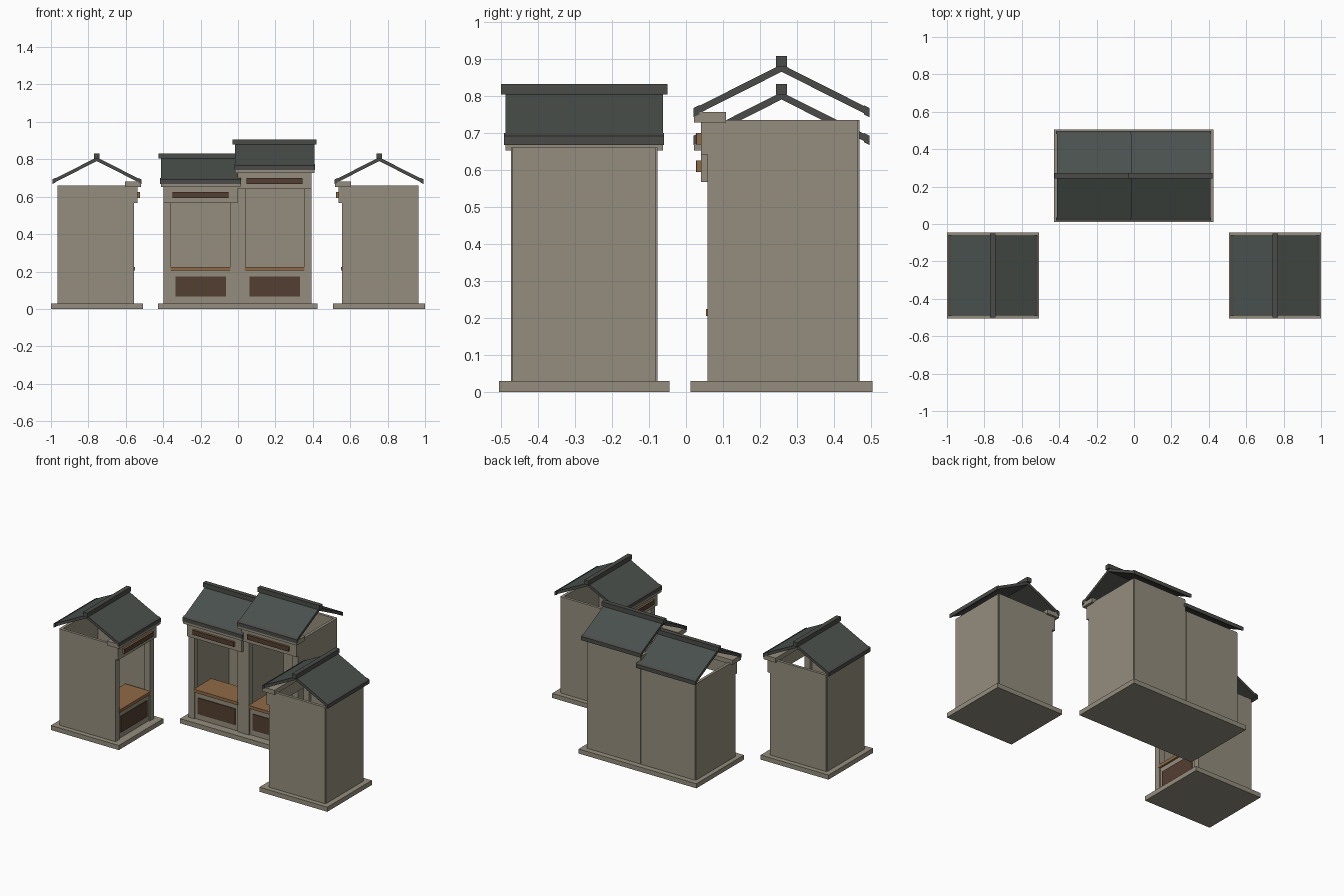
import bpy, bmesh, math
from mathutils import Matrix

if "Cube" in bpy.data.objects:
    bpy.data.objects.remove(bpy.data.objects["Cube"])


def material(name, rgb):
    lin = [((c / 255 + 0.055) / 1.055) ** 2.4 for c in rgb]
    m = bpy.data.materials.new(name)
    m.diffuse_color = (*lin, 1)
    m.use_nodes = True
    m.node_tree.nodes["Principled BSDF"].inputs["Base Color"].default_value = m.diffuse_color
    return m


STONE = material("beige stone", (148, 141, 125))
TILE = material("dark green grey tile", (74, 81, 77))
TRIM = material("dark grey trim", (75, 75, 73))
WOOD = material("tan wood", (144, 106, 70))
DARK = material("dark brown wood", (84, 62, 49))


def prism(name, profile, x0, x1, mat, place):
    """Extrude a closed (y, z) profile along x."""
    bm = bmesh.new()
    face = bm.faces.new([bm.verts.new((x0, y, z)) for y, z in profile])
    ext = bmesh.ops.extrude_face_region(bm, geom=[face])
    bmesh.ops.translate(bm, vec=(x1 - x0, 0, 0),
                        verts=[v for v in ext["geom"] if isinstance(v, bmesh.types.BMVert)])
    bmesh.ops.recalc_face_normals(bm, faces=bm.faces)
    me = bpy.data.meshes.new(name)
    bm.to_mesh(me)
    bm.free()
    ob = bpy.data.objects.new(name, me)
    me.materials.append(mat)
    ob.matrix_world = place
    bpy.context.collection.objects.link(ob)
    return ob


def box(name, x, y, z, mat, place):
    return prism(name, [(y[0], z[0]), (y[1], z[0]), (y[1], z[1]), (y[0], z[1])],
                 x[0], x[1], mat, place)


def stall(prefix, place, up=0.0):
    """One open-fronted stall; the front faces local -y, the ridge is at y = 0."""
    def part(name, x, y, z, mat):
        return box(prefix + "_" + name, x, y, z, mat, place)

    top = 0.66 + up
    # walls and front piers
    for side, s in (("left", -1), ("right", 1)):
        part(side + "_wall", sorted((s * 0.18, s * 0.198)), (-0.197, 0.205), (0.03, top), STONE)
        part(side + "_pier", sorted((s * 0.157, s * 0.198)), (-0.2, -0.16), (0.03, top - 0.02), STONE)
    part("back_wall", (-0.193, 0.193), (0.192, 0.21), (0.03, top), STONE)

    # counter with panelled base
    part("counter_base", (-0.157, 0.157), (-0.192, -0.17), (0.03, 0.205), STONE)
    part("base_panel", (-0.135, 0.135), (-0.197, -0.19), (0.066, 0.172), DARK)
    part("counter", (-0.16, 0.16), (-0.204, -0.02), (0.205, 0.225), WOOD)

    # fascia, cornice and sign board
    part("fascia", (-0.198, 0.198), (-0.218, -0.17), (0.567 + up, top), STONE)
    part("cornice", (-0.213, 0.213), (-0.237, -0.15), (0.653 + up, 0.682 + up), STONE)
    part("sign_board", (-0.15, 0.15), (-0.228, -0.216), (0.594 + up, 0.625 + up), WOOD)
    part("sign_face", (-0.15, 0.15), (-0.231, -0.228), (0.594 + up, 0.625 + up), DARK)

    # roof slopes, tiled on their upper faces, with eave strips and a ridge cap
    for side, s in (("front", -1), ("back", 1)):
        slope = [(0, 0.81 + up), (s * 0.236, 0.691 + up), (s * 0.236, 0.671 + up), (0, 0.79 + up)]
        roof = prism(prefix + "_" + side + "_roof", slope, -0.213, 0.213, TRIM, place)
        roof.data.materials.append(TILE)
        for f in roof.data.polygons:
            f.material_index = int(f.normal.z > 0.5)
        eave = [(s * 0.222, 0.7 + up), (s * 0.238, 0.692 + up),
                (s * 0.238, 0.667 + up), (s * 0.222, 0.675 + up)]
        prism(prefix + "_" + side + "_eave", eave, -0.216, 0.216, TRIM, place)
    part("ridge_cap", (-0.225, 0.225), (-0.015, 0.015), (0.803 + up, 0.832 + up), TRIM)


# double stall at the back, the right half taller
for name, x, up in (("low", -0.2, 0.0), ("tall", 0.196, 0.075)):
    stall(name, Matrix.Translation((x, 0.258, 0)), up)
box("double_plinth", (-0.428, 0.424), (0.012, 0.504), (0, 0.03), STONE, Matrix())

# single stalls on each side, turned to face inwards
for name, s in (("left", -1), ("right", 1)):
    place = Matrix.Translation((s * 0.755, -0.275, 0)) @ Matrix.Rotation(-s * math.pi / 2, 4, "Z")
    stall(name + "_stall", place)
    box(name + "_stall_plinth", (-0.23, 0.23), (-0.246, 0.245), (0, 0.03), STONE, place)
